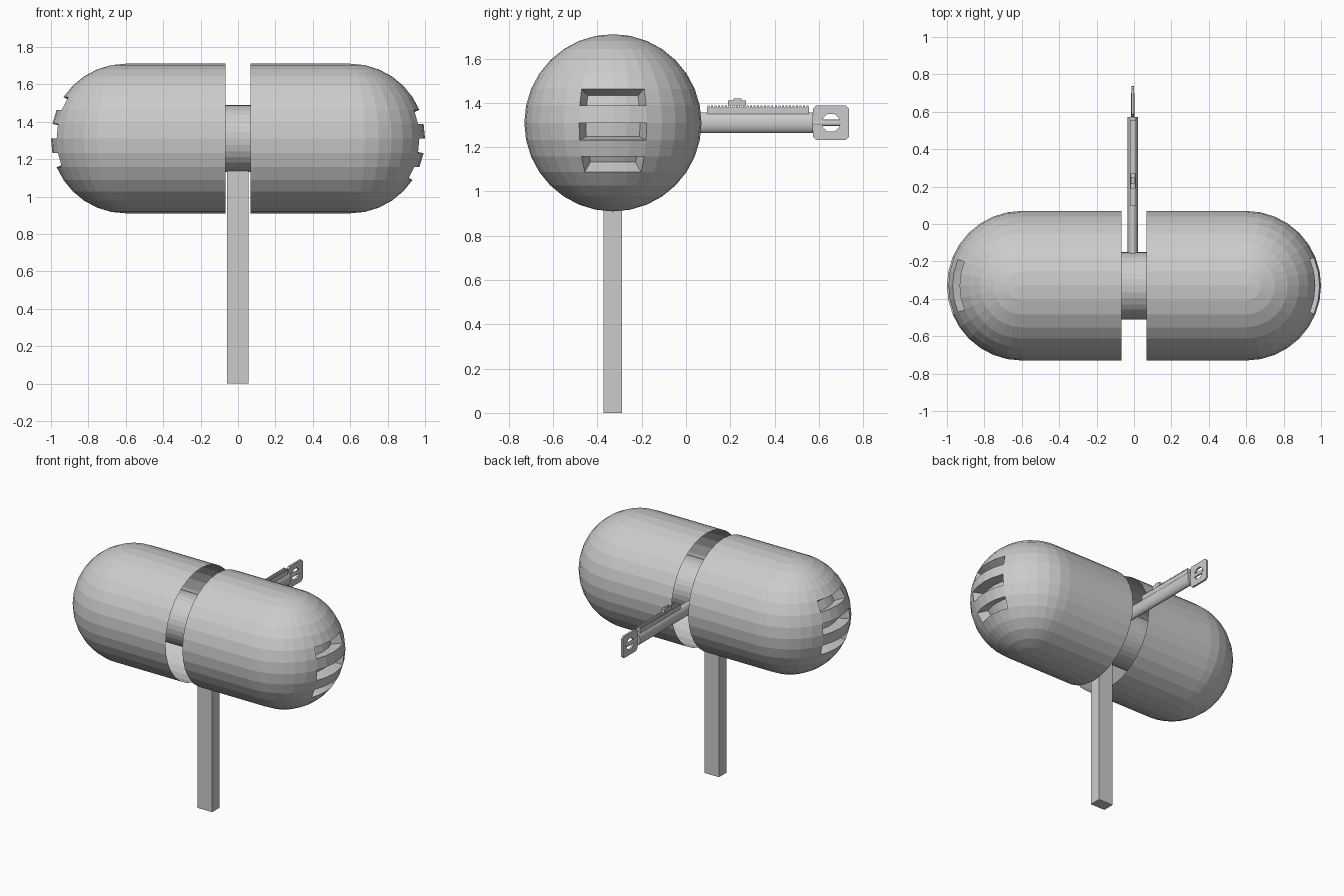
import bpy, bmesh, math
from mathutils import Matrix, Vector

if "Cube" in bpy.data.objects:
    bpy.data.objects.remove(bpy.data.objects["Cube"])

CY, CZ, R = -0.33, 1.31, 0.4      # capsule axis and radius
AX = -0.006                       # x centre of the arm


def finish(name, bm, loc=(0, 0, 0), rot_y=0.0):
    me = bpy.data.meshes.new(name)
    bm.to_mesh(me)
    bm.free()
    ob = bpy.data.objects.new(name, me)
    ob.location = loc
    ob.rotation_euler = (0, rot_y, 0)
    bpy.context.collection.objects.link(ob)
    return ob


def box(name, lo, hi):
    bm = bmesh.new()
    bmesh.ops.create_cube(bm, size=1)
    for v in bm.verts:
        v.co = Vector([(a + b) / 2 + c * (b - a) for a, b, c in zip(lo, hi, v.co)])
    return finish(name, bm)


def rod(name, axis, start, end, centre, r, flat=1.0, sides=32):
    """Cylinder along x or y; flat squashes it in x."""
    bm = bmesh.new()
    bmesh.ops.create_cone(bm, cap_ends=True, segments=sides, radius1=r, radius2=r, depth=end - start)
    rot = Matrix.Rotation(math.pi / 2, 4, 'Y' if axis == 'x' else 'X')
    bmesh.ops.transform(bm, matrix=Matrix.Diagonal((flat, 1, 1, 1)) @ rot, verts=bm.verts)
    mid = (start + end) / 2
    loc = (mid, centre[0], centre[1]) if axis == 'x' else (centre[0], mid, centre[1])
    return finish(name, bm, loc)


def shell(name, rot):
    """Open half capsule with three recessed vents in the domed end."""
    bm = bmesh.new()
    bmesh.ops.create_uvsphere(bm, u_segments=32, v_segments=16, radius=R)
    bmesh.ops.delete(bm, geom=[v for v in bm.verts if v.co.x < -1e-4], context='VERTS')
    rim = [e for e in bm.edges if e.is_boundary]
    # straight barrel
    new = bmesh.ops.extrude_edge_only(bm, edges=rim)['geom']
    bmesh.ops.translate(bm, vec=(0.067 - 0.6, 0, 0), verts=[g for g in new if isinstance(g, bmesh.types.BMVert)])
    bmesh.ops.recalc_face_normals(bm, faces=bm.faces)
    # vents: single latitude bands, four segments wide
    for band in (1.5, -0.5, -2.5):
        faces = []
        for f in bm.faces:
            c = f.calc_center_median()
            lat = math.degrees(math.asin(max(-1, min(1, c.z / max(c.length, 1e-6))))) / 11.25
            if c.length > 0.38 and c.x > 0.2 and abs(lat - band) < 0.3 and abs(math.atan2(c.y, c.x)) < math.radians(22):
                faces.append(f)
        out = bmesh.ops.extrude_face_region(bm, geom=faces)['geom']
        for v in out:
            if isinstance(v, bmesh.types.BMVert):
                v.co *= 0.8
        bmesh.ops.delete(bm, geom=[f for f in faces if f.is_valid], context='FACES')
    bmesh.ops.transform(bm, matrix=Matrix.Translation((0.6, 0, 0)), verts=bm.verts)
    return finish(name, bm, (0, CY, CZ), rot)


# capsule halves, hub and post
shell("right_shell", 0)
shell("left_shell", math.pi)
rod("hub", 'x', -0.5, 0.5, (CY, CZ), 0.18)
box("post", (-0.06, -0.373, 0), (0.055, -0.29, 1.15))

# arm with toothed rail
rod("arm_tube", 'y', -0.18, 0.573, (AX, CZ), 0.047, 0.6)
box("rail", (AX - 0.016, 0.095, 1.34), (AX + 0.016, 0.555, 1.38))
for i in range(29):
    y = 0.097 + i * 0.016
    box("rail_tooth", (AX - 0.016, y, 1.378), (AX + 0.016, y + 0.009, 1.388))

# small slider on the rail
box("slider_base", (AX - 0.013, 0.19, 1.388), (AX + 0.013, 0.27, 1.41))
box("slider_top", (AX - 0.009, 0.215, 1.405), (AX + 0.009, 0.25, 1.42))

# end plate: rounded outline around an octagonal hole
def plate(name, yc, zc, hy, hz, corner, hole, x0, x1):
    n = 32
    bm = bmesh.new()
    rings = []
    for x in (x0, x1):
        outer, inner = [], []
        for i in range(n):
            a = math.tau * (i + 0.5) / n
            sy, sz = math.copysign(1, math.cos(a)), math.copysign(1, math.sin(a))
            t = 1 / max(abs(math.cos(a)), abs(math.sin(a)))
            p = Vector((hy * t * math.cos(a), hz * t * math.sin(a)))
            k = Vector((sy * (hy - corner), sz * (hz - corner)))
            d = p - k
            if d.x * sy > 0 and d.y * sz > 0:
                p = k + d.normalized() * corner
            outer.append(bm.verts.new((x, yc + p.x, zc + p.y)))
            w = (a - math.pi / 8) % (math.pi / 4) - math.pi / 8
            h = hole / math.cos(w)
            inner.append(bm.verts.new((x, yc + h * math.cos(a), zc + h * math.sin(a))))
        rings.append((outer, inner))
    (o0, i0), (o1, i1) = rings
    for i in range(n):
        j = (i + 1) % n
        for a, b in ((o0, o1), (o1, i1), (i1, i0), (i0, o0)):
            bm.faces.new((a[i], a[j], b[j], b[i]))
    bmesh.ops.recalc_face_normals(bm, faces=bm.faces)
    return finish(name, bm)


plate("end_plate", 0.655, CZ, 0.082, 0.078, 0.02, 0.04, AX - 0.007, AX + 0.007)
rod("end_pin", 'y', 0.56, 0.70, (AX, CZ), 0.015, 0.6, 12)
